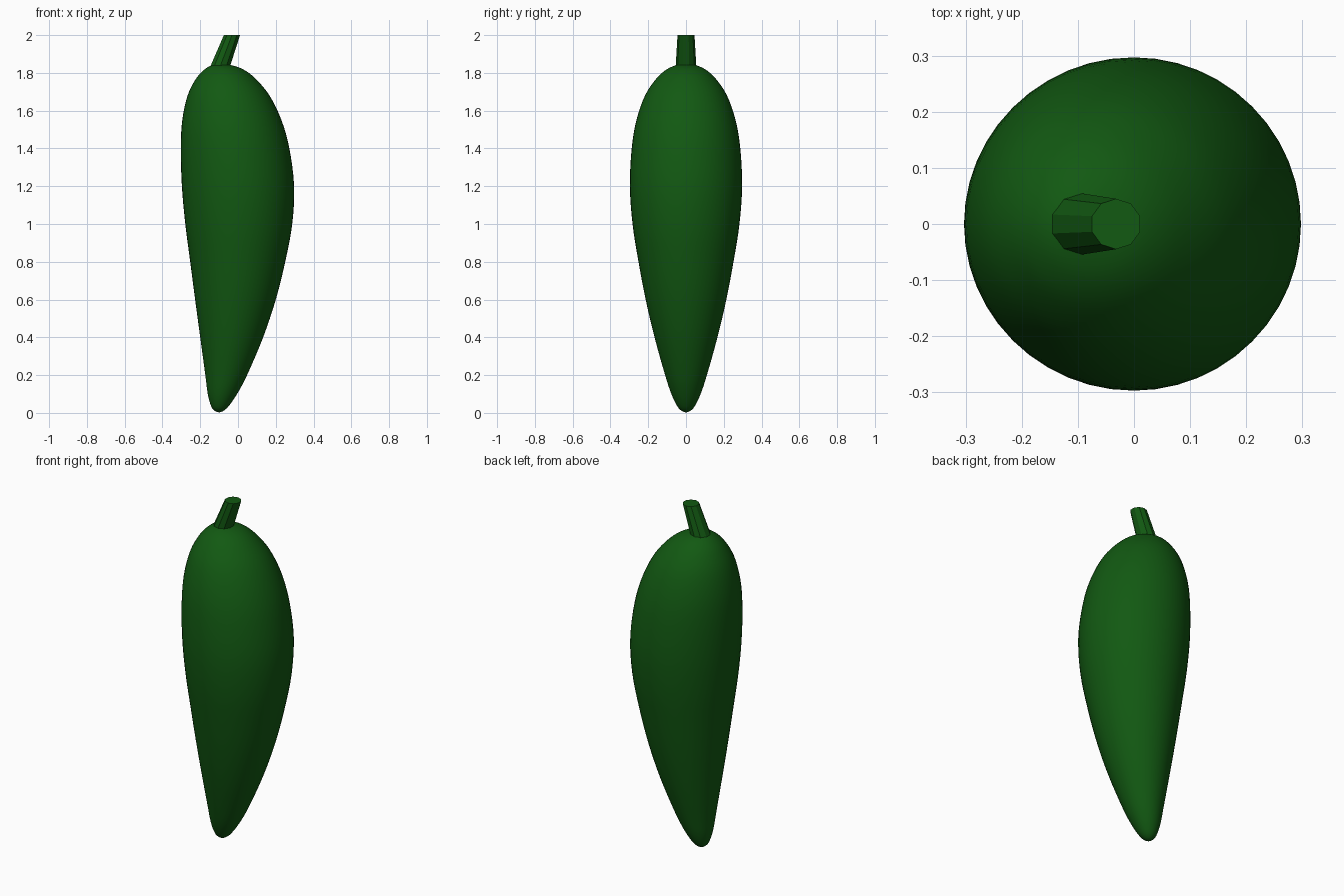
import bpy, bmesh, math

cube = bpy.data.objects.get("Cube")
if cube:
    bpy.data.objects.remove(cube)

# Single deep green skin colour
green = bpy.data.materials.new("deep green")
green.use_nodes = True
colour = (0.006, 0.1, 0.006, 1)
green.diffuse_color = colour
green.node_tree.nodes["Principled BSDF"].inputs["Base Color"].default_value = colour


def loft(name, rings, sides, turn=0.0):
    """Skin circular rings given as (z, centre x, radius) and cap both ends."""
    bm = bmesh.new()
    loops = []
    for z, cx, r in rings:
        angles = [turn + math.tau * i / sides for i in range(sides)]
        loops.append([bm.verts.new((cx + r * math.cos(a), r * math.sin(a), z)) for a in angles])
    for low, high in zip(loops, loops[1:]):
        for i in range(sides):
            j = (i + 1) % sides
            bm.faces.new((low[i], low[j], high[j], high[i]))
    bm.faces.new(loops[0][::-1])
    bm.faces.new(loops[-1])
    mesh = bpy.data.meshes.new(name)
    bm.to_mesh(mesh)
    bm.free()
    mesh.materials.append(green)
    obj = bpy.data.objects.new(name, mesh)
    bpy.context.collection.objects.link(obj)
    return obj


def smooth_rings(points, steps):
    """Catmull-Rom interpolation through the profile points."""
    ends = [points[0]] + points + [points[-1]]
    out = []
    for a, b, c, d in zip(ends, ends[1:], ends[2:], ends[3:]):
        for s in range(steps):
            t = s / steps
            out.append([0.5 * (2 * q + (r - p) * t + (2 * p - 5 * q + 4 * r - u) * t * t
                               + (3 * q - p - 3 * r + u) * t ** 3)
                        for p, q, r, u in zip(a, b, c, d)])
    return out + [points[-1]]


# Pepper body: (height, left edge, right edge)
outline = [
    (0.003, -0.103, -0.097), (0.01, -0.122, -0.078), (0.035, -0.142, -0.05),
    (0.1, -0.16, -0.005), (0.2, -0.173, 0.048), (0.4, -0.2, 0.133),
    (0.6, -0.227, 0.2), (0.8, -0.253, 0.25), (1.0, -0.279, 0.287),
    (1.2, -0.297, 0.297), (1.4, -0.303, 0.272), (1.55, -0.295, 0.23),
    (1.68, -0.267, 0.167), (1.77, -0.222, 0.092), (1.82, -0.175, 0.025),
    (1.843, -0.132, -0.045), (1.848, -0.1, -0.09),
]
profile = [(z, (a + b) / 2, (b - a) / 2) for z, a, b in outline]
body = loft("pepper_body", smooth_rings(profile, 4), 48)
for face in body.data.polygons:
    face.use_smooth = True

# Faceted slanted stem
loft("stem", [(1.83, -0.096, 0.055), (2.0, -0.032, 0.045)], 10, math.pi / 10)
